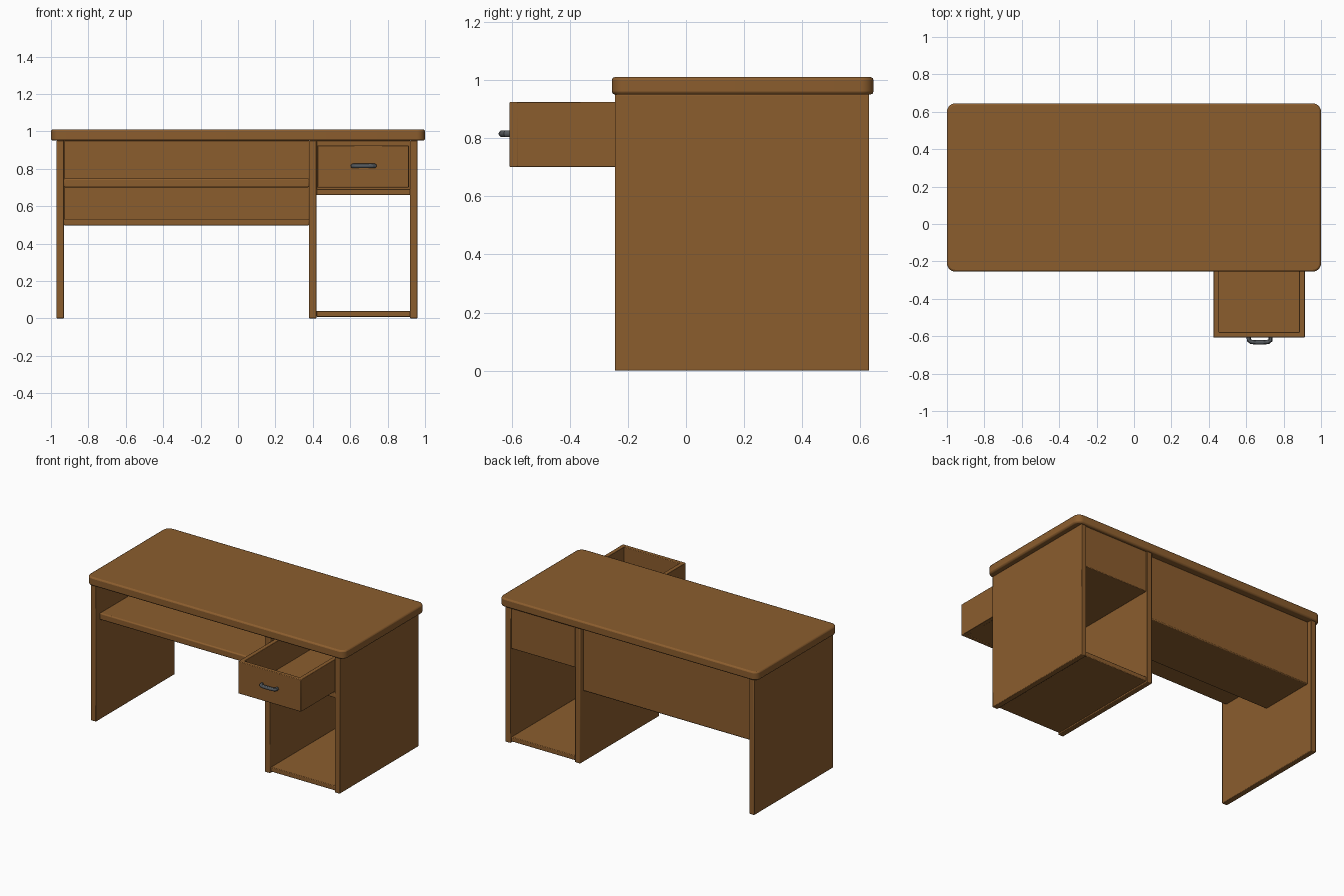
import bpy, bmesh
from mathutils import Vector

if "Cube" in bpy.data.objects:
    bpy.data.objects.remove(bpy.data.objects["Cube"])


def material(name, color):
    m = bpy.data.materials.new(name)
    m.diffuse_color = color
    m.use_nodes = True
    m.node_tree.nodes["Principled BSDF"].inputs["Base Color"].default_value = m.diffuse_color
    return m


WOOD = material("wood", (0.26, 0.11, 0.027, 1))
METAL = material("dark_metal", (0.09, 0.10, 0.11, 1))


def smooth(ob):
    bpy.ops.object.select_all(action='DESELECT')
    bpy.context.view_layer.objects.active = ob
    ob.select_set(True)
    bpy.ops.object.shade_smooth_by_angle()


def board(name, x, y, z, bevel=0.004, corner=0.0):
    """Wooden board from axis ranges; corner rounds the upright edges."""
    bm = bmesh.new()
    bmesh.ops.create_cube(bm, size=1)
    for v in bm.verts:
        v.co = Vector([(r[0] + r[1]) / 2 + c * (r[1] - r[0])
                       for r, c in zip((x, y, z), v.co)])
    if corner:
        upright = [e for e in bm.edges
                   if abs(e.verts[0].co.z - e.verts[1].co.z) > 1e-4]
        bmesh.ops.bevel(bm, geom=upright, offset=corner, segments=6,
                        profile=0.5, affect='EDGES')
    me = bpy.data.meshes.new(name)
    bm.to_mesh(me)
    bm.free()
    ob = bpy.data.objects.new(name, me)
    bpy.context.collection.objects.link(ob)
    me.materials.append(WOOD)
    mod = ob.modifiers.new("soft_edges", 'BEVEL')
    mod.width, mod.segments = bevel, 2
    mod.limit_method, mod.angle_limit = 'ANGLE', 0.7
    smooth(ob)
    return ob


# Desk top
board("desk_top", (-1, 1), (-0.255, 0.645), (0.95, 1.01), 0.01, 0.045)

# Upright panels
for name, x in (("left_side", -0.97), ("middle_side", 0.38), ("right_side", 0.92)):
    board(name, (x, x + 0.04), (-0.245, 0.63), (0, 0.951))

# Kneehole: modesty panel, keyboard shelf and lower shelf
board("modesty_panel", (-0.931, 0.381), (0.565, 0.595), (0.5, 0.951))
board("keyboard_shelf", (-0.931, 0.381), (-0.205, 0.57), (0.70, 0.748), 0.008)
board("lower_shelf", (-0.931, 0.381), (0.19, 0.594), (0.497, 0.532), 0.006)

# Pedestal: bottom, drawer support and back of the drawer bay
board("pedestal_bottom", (0.419, 0.921), (-0.235, 0.62), (0.008, 0.04))
board("drawer_support", (0.419, 0.921), (-0.24, 0.62), (0.66, 0.692))
board("drawer_bay_back", (0.419, 0.921), (0.595, 0.622), (0.66, 0.951))

# Open drawer
X0, X1, Y0, Y1, Z0, Z1, T = 0.425, 0.913, -0.607, 0.2, 0.70, 0.925, 0.03
board("drawer_front", (X0, X1), (Y0, Y0 + T), (Z0, Z1))
board("drawer_back", (X0, X1), (Y1 - T, Y1), (Z0, Z1))
for name, x in (("drawer_left", X0), ("drawer_right", X1 - T)):
    board(name, (x, x + T), (Y0 + T - 0.006, Y1 - T + 0.006), (Z0, Z1), 0.003)
board("drawer_floor", (X0 + 0.005, X1 - 0.005), (Y0 + 0.01, Y1 - 0.01), (Z0 + 0.001, Z0 + 0.025))

# Drawer handle: a bowed rod
half = [(-0.058, Y0 + 0.01), (-0.058, -0.621), (-0.046, -0.63), (-0.02, -0.633)]
path = half + [(-x, y) for x, y in reversed(half)]
cu = bpy.data.curves.new("drawer_handle", 'CURVE')
cu.dimensions = '3D'
cu.bevel_depth, cu.bevel_resolution, cu.use_fill_caps = 0.012, 4, True
sp = cu.splines.new('POLY')
sp.points.add(len(path) - 1)
for p, (x, y) in zip(sp.points, path):
    p.co = (0.672 + x, y, 0.815, 1)
cu.materials.append(METAL)
handle = bpy.data.objects.new("drawer_handle", cu)
bpy.context.collection.objects.link(handle)
bpy.ops.object.select_all(action='DESELECT')
bpy.context.view_layer.objects.active = handle
handle.select_set(True)
bpy.ops.object.convert(target='MESH')
smooth(bpy.context.object)
